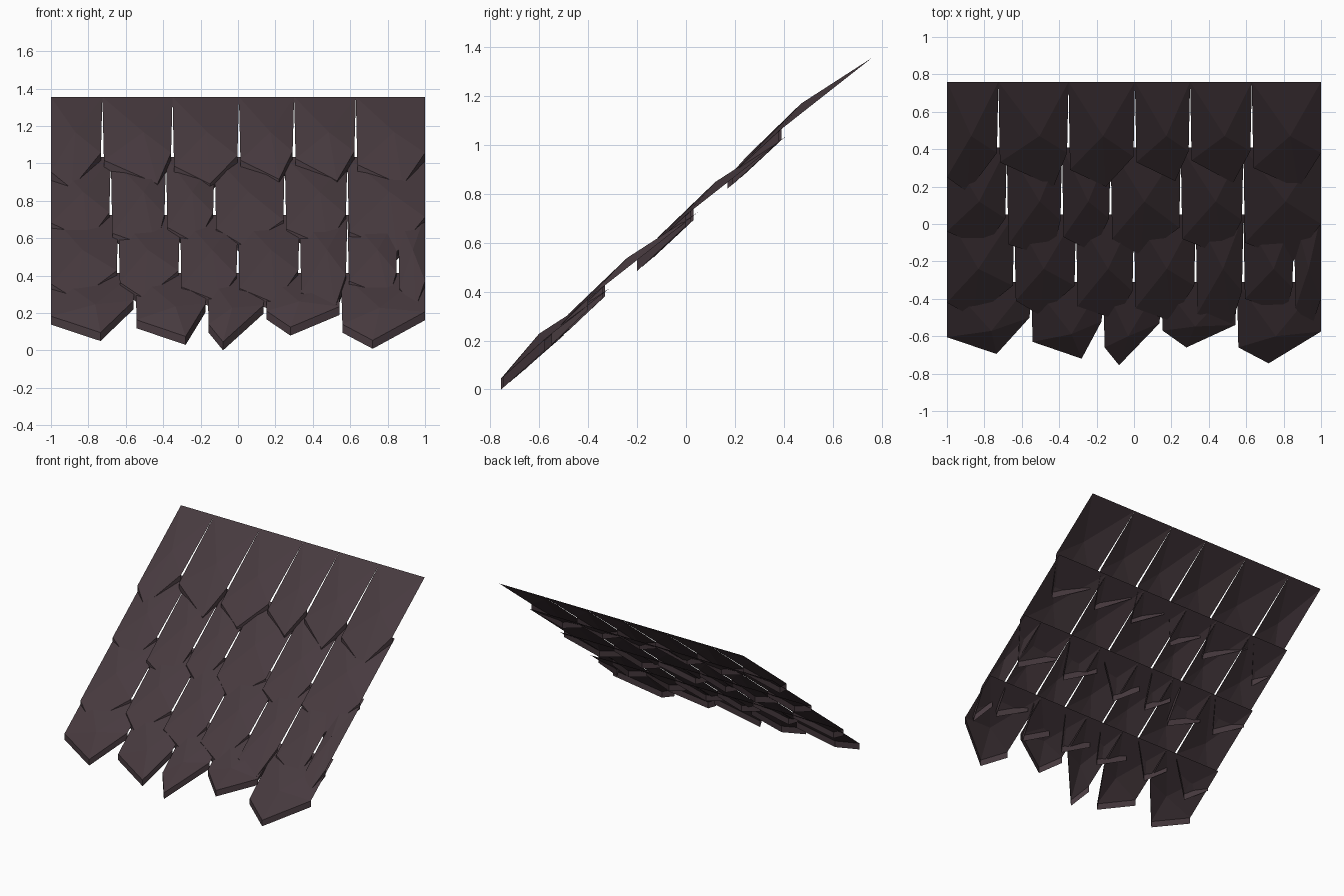
import bpy

cube = bpy.data.objects.get("Cube")
if cube:
    bpy.data.objects.remove(cube, do_unlink=True)

# Single dark slate colour
slate = bpy.data.materials.new("dark_slate")
slate.use_nodes = True
colour = (0.063, 0.042, 0.049, 1.0)
slate.diffuse_color = colour
bsdf = slate.node_tree.nodes["Principled BSDF"]
bsdf.inputs["Base Color"].default_value = colour
bsdf.inputs["Roughness"].default_value = 0.9

CORNER_SLOPE, TIP_SLOPE = 0.786, 0.83
LIP_HEIGHT = 0.045
HALF_GAP = 0.008


def build_shingle(name, top, left, right, left_y, tip, right_y):
    """Creased sheet with a raised hub and a vertical lip along its pointed lower end."""
    top_y, top_z = top
    tip_x, tip_y = tip

    def on_slope(x, y, slope):
        return (x, y, top_z - slope * (top_y - y))

    # Side edges taper so that neighbours touch only along the upper edge
    low_left = left if left <= -1 else left + HALF_GAP
    low_right = right if right >= 1 else right - HALF_GAP
    outline = [
        (left, top_y, top_z),
        on_slope(low_left, left_y, CORNER_SLOPE),
        on_slope(tip_x, tip_y, TIP_SLOPE),
        on_slope(low_right, right_y, CORNER_SLOPE),
        (right, top_y, top_z),
    ]
    reach = min(0.29, 0.68 * (top_y - tip_y))
    hub_x = 0.7 * (left + right) / 2 + 0.3 * tip_x
    hub = (hub_x, top_y - reach, top_z - 0.645 * reach)
    lip = [(x, y, z - LIP_HEIGHT) for x, y, z in outline[1:4]]

    verts = outline + [hub] + lip
    faces = [(i, (i + 1) % 5, 5) for i in range(5)]
    faces += [(i + 1, i + 6, i + 7, i + 2) for i in range(2)]

    mesh = bpy.data.meshes.new(name)
    mesh.from_pydata(verts, [], faces)
    mesh.materials.append(slate)
    mesh.update()
    obj = bpy.data.objects.new(name, mesh)
    bpy.context.collection.objects.link(obj)


# Each course: upper edge (y, z), then its shingles from right to left side of the model:
# (end of shingle in x, first corner y, (tip x, tip y), second corner y)
courses = {
    "top_course": ((0.76, 1.355), [
        (-0.725, 0.25, (-0.89, 0.17), 0.38),
        (-0.35, 0.33, (-0.43, 0.2), 0.38),
        (0.005, 0.29, (-0.15, 0.2), 0.36),
        (0.3, 0.33, (0.22, 0.23), 0.39),
        (0.63, 0.34, (0.53, 0.22), 0.39),
        (1, 0.3, (0.88, 0.19), 0.38),
    ]),
    "upper_middle_course": ((0.41, 1.035), [
        (-0.68, -0.04, (-0.8, -0.13), 0.03),
        (-0.385, -0.11, (-0.44, -0.18), 0.02),
        (-0.125, -0.07, (-0.22, -0.15), 0.03),
        (0.25, -0.08, (0.04, -0.17), -0.02),
        (0.585, -0.08, (0.48, -0.17), 0.02),
        (1, -0.1, (0.85, -0.2), 0),
    ]),
    "lower_middle_course": ((0.05, 0.725), [
        (-0.64, -0.42, (-0.86, -0.5), -0.33),
        (-0.31, -0.41, (-0.5, -0.49), -0.33),
        (0, -0.44, (-0.1, -0.51), -0.36),
        (0.33, -0.45, (0.2, -0.52), -0.33),
        (0.585, -0.48, (0.52, -0.545), -0.36),
        (0.855, -0.4, (0.81, -0.48), -0.34),
        (1, -0.45, (0.95, -0.55), -0.4),
    ]),
    "eave_course": ((-0.31, 0.415), [
        (-0.55, -0.605, (-0.735, -0.695), -0.5),
        (-0.165, -0.63, (-0.28, -0.72), -0.52),
        (0.145, -0.66, (-0.08, -0.755), -0.53),
        (0.55, -0.57, (0.28, -0.66), -0.54),
        (1, -0.66, (0.72, -0.745), -0.575),
    ]),
}

for course, (top, shingles) in courses.items():
    start = -1
    for index, (end, first_y, tip, second_y) in enumerate(shingles, 1):
        build_shingle(f"{course}_shingle_{index}", top, start, end, first_y, tip, second_y)
        start = end
